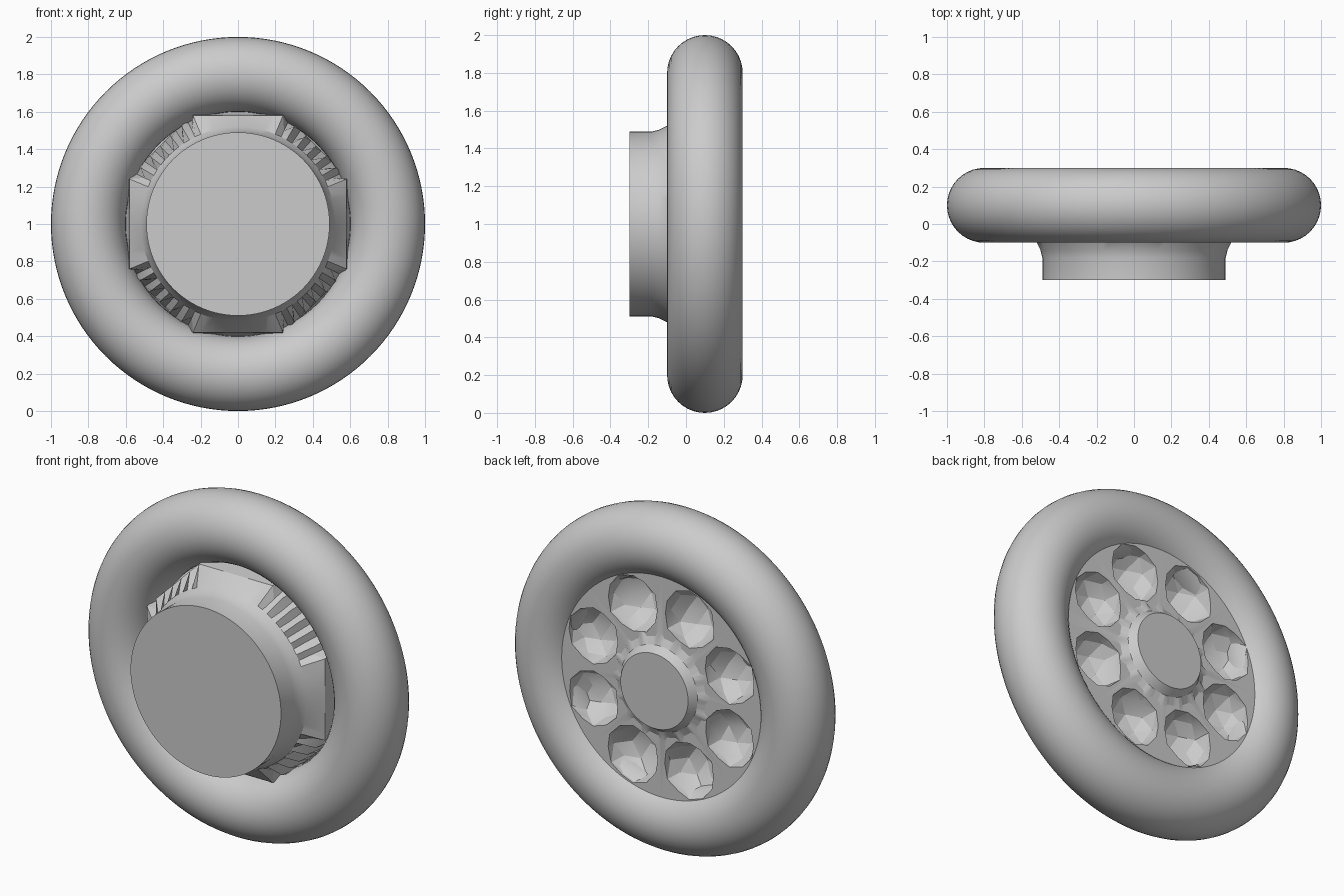
import bpy, bmesh, math, random
from mathutils import Vector

random.seed(4)
if "Cube" in bpy.data.objects:
    bpy.data.objects.remove(bpy.data.objects["Cube"], do_unlink=True)

grey = bpy.data.materials.new("plain grey")
grey.use_nodes = True
grey.diffuse_color = (0.6, 0.6, 0.6, 1)
grey.node_tree.nodes["Principled BSDF"].inputs["Base Color"].default_value = (0.6, 0.6, 0.6, 1)

SEGMENTS = 96
CENTRE = Vector((0, 0, 1))


def finish(bm, name):
    bmesh.ops.recalc_face_normals(bm, faces=bm.faces)
    mesh = bpy.data.meshes.new(name)
    bm.to_mesh(mesh)
    bm.free()
    mesh.materials.append(grey)
    obj = bpy.data.objects.new(name, mesh)
    bpy.context.collection.objects.link(obj)
    return obj


def smooth(obj, degrees):
    bpy.ops.object.select_all(action="DESELECT")
    obj.select_set(True)
    bpy.context.view_layer.objects.active = obj
    bpy.ops.object.shade_smooth_by_angle(angle=math.radians(degrees))


# Radius rules for the cross-sections of the hub
def circle(r):
    return lambda i: r


def octagon(r, tooth=0):
    side = SEGMENTS // 8

    def radius(i):
        part = (i + side // 2) % side - side / 2
        out = r / math.cos(part * math.tau / SEGMENTS)
        diagonal = ((i + side // 2) // side) % 2
        return out - tooth * (i % 2) * diagonal
    return radius


def toothed(r, tooth):
    return lambda i: r + tooth * (i % 6 < 2)


# Tyre: a round ring standing upright
bpy.ops.mesh.primitive_torus_add(major_radius=0.8, minor_radius=0.2, major_segments=128,
                                 minor_segments=40, location=(0, 0.1, 1),
                                 rotation=(math.pi / 2, 0, 0))
tyre = bpy.context.object
tyre.name = "tyre"
tyre.data.materials.append(grey)
smooth(tyre, 40)

# Hub: drum at the front, flared collar, spoked plate and boss at the back
profile = [
    (-0.3, circle(0.49)), (-0.18, circle(0.49)), (-0.14, circle(0.5)),
    (-0.1, circle(0.52)), (-0.02, octagon(0.58, 0.055)), (0.1, octagon(0.59)),
    (0.2, circle(0.66)), (0.23, circle(0.66)), (0.23, toothed(0.29, 0.03)),
    (0.25, circle(0.25)), (0.295, circle(0.22)),
]
bm = bmesh.new()
rings = []
for y, radius in profile:
    ring = []
    for i in range(SEGMENTS):
        a = i * math.tau / SEGMENTS
        ring.append(bm.verts.new(CENTRE + Vector((math.sin(a) * radius(i), y, math.cos(a) * radius(i)))))
    rings.append(ring)
for low, high in zip(rings, rings[1:]):
    for i in range(SEGMENTS):
        j = (i + 1) % SEGMENTS
        bm.faces.new((low[i], low[j], high[j], high[i]))
bm.faces.new(rings[0])
bm.faces.new(rings[-1])
hub = finish(bm, "hub")

# Eight rough, faceted hollows between the spokes
bm = bmesh.new()
for k in range(8):
    a = (k + 0.5) * math.tau / 8
    made = bmesh.ops.create_icosphere(bm, subdivisions=2, radius=0.172)
    for v in made["verts"]:
        v.co *= random.uniform(0.93, 1.0)
        v.co += CENTRE + Vector((math.sin(a) * 0.48, 0.23, math.cos(a) * 0.48))
cutter = finish(bm, "hollow_cutter")
cutter.hide_render = True

cut = hub.modifiers.new("hollows", "BOOLEAN")
cut.operation = "DIFFERENCE"
cut.solver = "EXACT"
cut.object = cutter
bpy.context.view_layer.objects.active = hub
bpy.ops.object.modifier_apply(modifier=cut.name)
bpy.data.objects.remove(cutter, do_unlink=True)
smooth(hub, 18)
